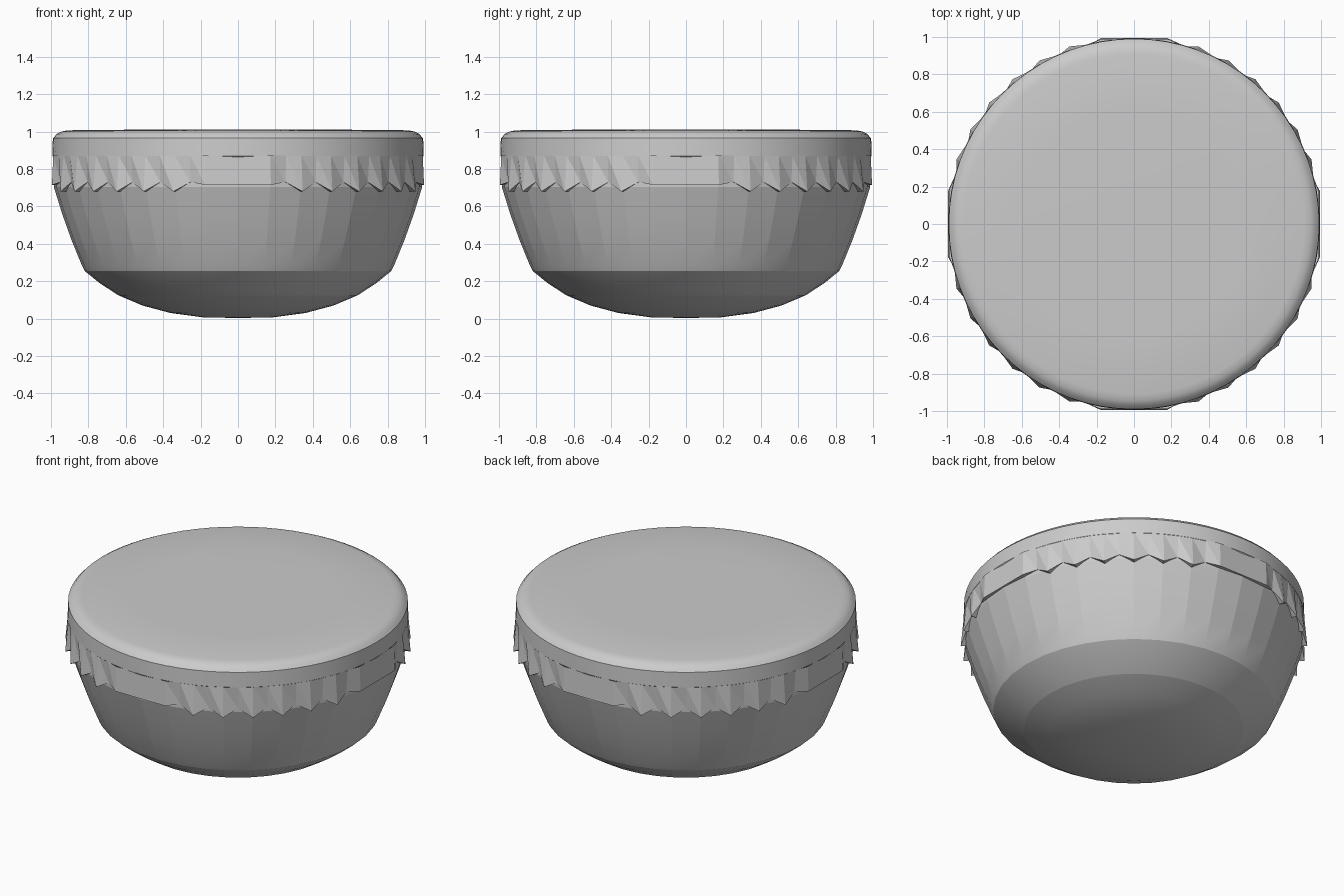
import bpy, bmesh
from math import radians, sin, cos, pi

if "Cube" in bpy.data.objects:
    bpy.data.objects.remove(bpy.data.objects["Cube"])


def make_object(name, bm, smooth_angle=None):
    bmesh.ops.remove_doubles(bm, verts=bm.verts, dist=1e-5)
    bmesh.ops.recalc_face_normals(bm, faces=bm.faces)
    mesh = bpy.data.meshes.new(name)
    bm.to_mesh(mesh)
    bm.free()
    ob = bpy.data.objects.new(name, mesh)
    bpy.context.collection.objects.link(ob)
    if smooth_angle:
        bpy.ops.object.select_all(action='DESELECT')
        ob.select_set(True)
        bpy.context.view_layer.objects.active = ob
        bpy.ops.object.shade_smooth_by_angle(angle=radians(smooth_angle))
    return ob


def lathe(name, profile, sides, smooth_angle=None):
    bm = bmesh.new()
    verts = [bm.verts.new((r, 0, z)) for r, z in profile]
    edges = [bm.edges.new(p) for p in zip(verts, verts[1:])]
    bmesh.ops.spin(bm, geom=verts + edges, cent=(0, 0, 0), axis=(0, 0, 1),
                   angle=2 * pi, steps=sides, use_duplicate=False)
    return make_object(name, bm, smooth_angle)


# Bowl body with a shallow rounded base and flared wall
lathe("bowl", [(0, 0.004), (0.18, 0.006), (0.36, 0.03), (0.51, 0.07),
               (0.64, 0.125), (0.74, 0.19), (0.82, 0.255), (0.835, 0.285),
               (0.89, 0.42), (0.94, 0.56), (0.985, 0.705), (0.985, 0.87)],
      36, 9)

# Lid disc with a rounded rim
lathe("lid", [(0.985, 0.86), (0.993, 0.87), (0.99, 0.965), (0.982, 0.972),
              (0.97, 0.987), (0.945, 1.0), (0.91, 1.007), (0.6, 1.01),
              (0, 1.01)], 72, 25)

# Crimped skirt: four wide flat panels joined by runs of small teeth
bm = bmesh.new()
angles = []
for quarter in range(4):
    angles += [quarter * 90 + 10 + 5 * i for i in range(15)]
top, bottom, inner = [], [], []
for a in angles:
    local = a % 90
    tip = local % 10 == 0
    flat = local in (10, 80)
    r = 1.01 if tip else 0.983
    z = 0.715 if flat else (0.68 if tip else 0.73)
    c, s = cos(radians(a)), sin(radians(a))
    rt = 1.003 if flat else 0.992
    top.append(bm.verts.new((rt * c, rt * s, 0.872)))
    bottom.append(bm.verts.new((r * c, r * s, z)))
    inner.append(bm.verts.new((0.97 * c, 0.97 * s, z)))
n = len(angles)
for i in range(n):
    j = (i + 1) % n
    bm.faces.new((top[i], bottom[i], bottom[j]))
    bm.faces.new((top[i], bottom[j], top[j]))
    bm.faces.new((bottom[i], inner[i], inner[j], bottom[j]))
make_object("lid_skirt", bm)
